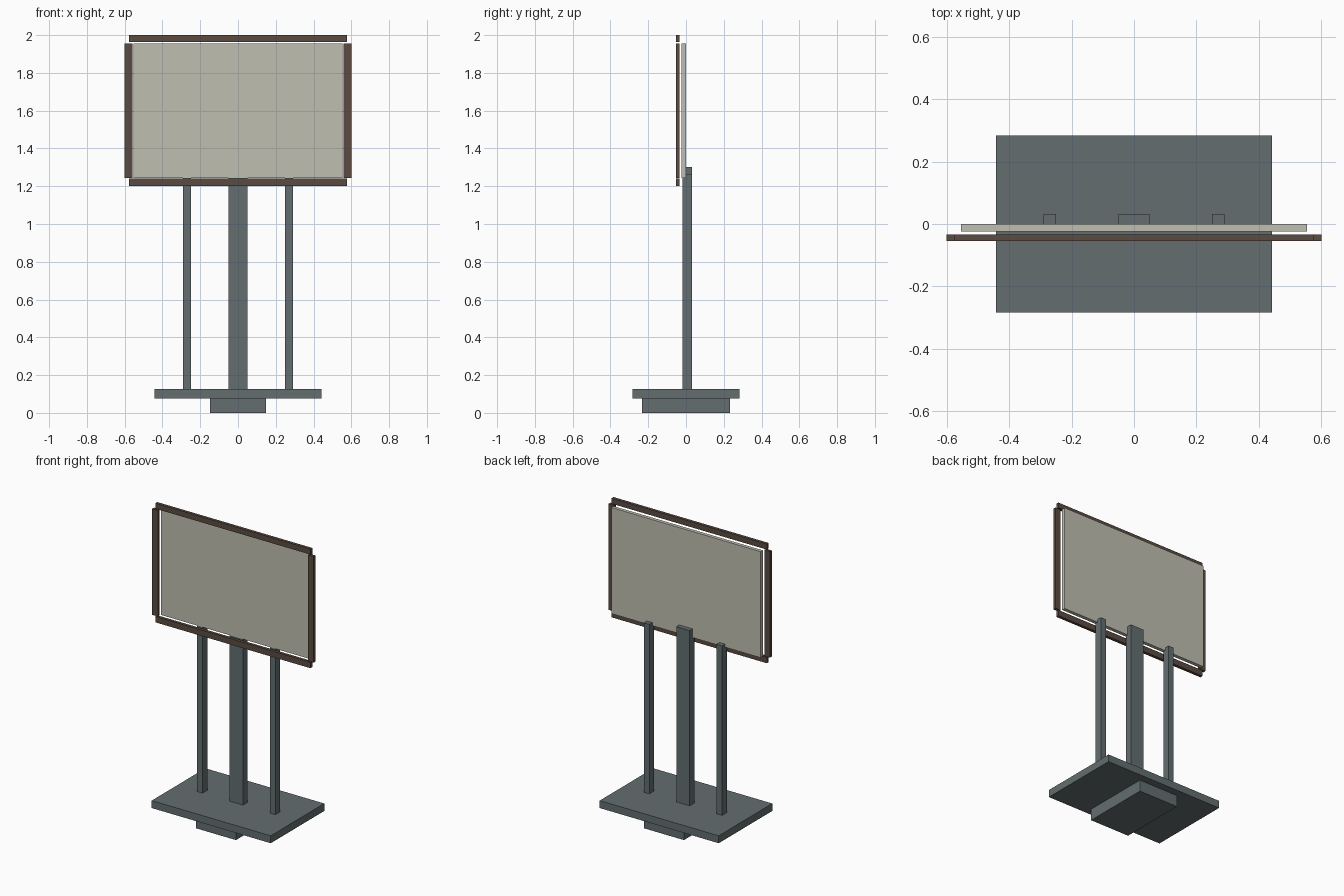
import bpy

old = bpy.data.objects.get("Cube")
if old:
    bpy.data.objects.remove(old)


def material(name, rgb):
    mat = bpy.data.materials.new(name)
    mat.use_nodes = True
    color = (*rgb, 1)
    mat.diffuse_color = color
    mat.node_tree.nodes["Principled BSDF"].inputs["Base Color"].default_value = color
    return mat


steel = material("slate grey", (0.125, 0.155, 0.16))
board = material("pale stone", (0.53, 0.52, 0.44))
wood = material("dark brown", (0.105, 0.07, 0.055))


def box(name, mat, x, y, z):
    """Box spanning the (low, high) range on each axis."""
    spans = (x, y, z)
    bpy.ops.mesh.primitive_cube_add(size=1, location=[(a + b) / 2 for a, b in spans])
    obj = bpy.context.object
    obj.name = name
    obj.scale = [b - a for a, b in spans]
    bpy.ops.object.transform_apply(location=False, rotation=False, scale=True)
    obj.data.materials.append(mat)
    return obj


# Base
box("foot_block", steel, (-0.148, 0.148), (-0.233, 0.233), (0, 0.077))
box("base_plate", steel, (-0.442, 0.442), (-0.284, 0.284), (0.077, 0.127))

# Posts
post_y = (-0.019, 0.032)
box("centre_post", steel, (-0.05, 0.05), post_y, (0.127, 1.303))

# Display panel
box("panel", board, (-0.554, 0.554), (-0.024, 0), (1.244, 1.956))

# Frame rails
rail_y = (-0.054, -0.034)
box("top_rail", wood, (-0.576, 0.576), rail_y, (1.963, 2))
box("bottom_rail", wood, (-0.576, 0.576), rail_y, (1.2, 1.24))

# Paired side posts and frame stiles
for side, s in (("left", 1), ("right", -1)):
    box(side + "_post", steel, sorted((s * 0.25, s * 0.29)), post_y, (0.127, 1.265))
    box(side + "_stile", wood, sorted((s * 0.558, s * 0.6)), rail_y, (1.244, 1.956))
